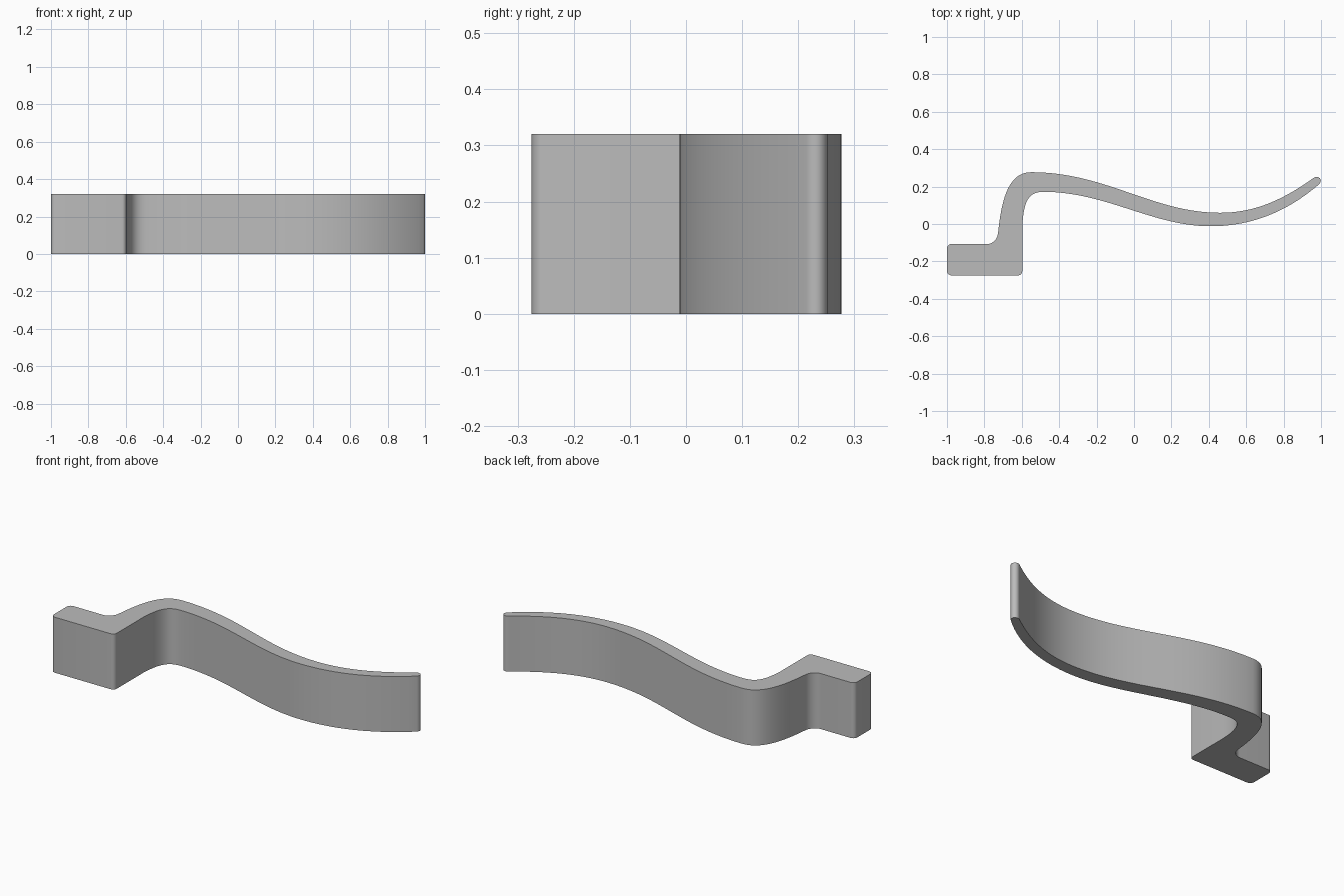
import bpy, bmesh, math
from mathutils import Vector
from mathutils.geometry import interpolate_bezier

cube = bpy.data.objects.get("Cube")
if cube:
    bpy.data.objects.remove(cube, do_unlink=True)

HEIGHT = 0.32
outline = []


def line_to(x, y):
    outline.append(Vector((x, y)))


def curve_to(c1, c2, end, steps):
    pts = interpolate_bezier(outline[-1], Vector(c1), Vector(c2), Vector(end), steps + 1)
    outline.extend(p.to_2d() for p in pts[1:])


def corner(tip, end, steps=5):
    """Round off a corner from the last point to end, around tip."""
    tip, end = Vector(tip), Vector(end)
    curve_to(outline[-1].lerp(tip, 0.55), end.lerp(tip, 0.55), end, steps)


# Foot block, with rounded corners
line_to(-0.975, -0.275)
line_to(-0.62, -0.275)
corner((-0.597, -0.275), (-0.597, -0.252))
# Inner side of the neck and the underside of the arm
line_to(-0.597, -0.01)
curve_to((-0.59, 0.12), (-0.565, 0.172), (-0.485, 0.172), 14)
curve_to((-0.15, 0.172), (0.1, -0.012), (0.41, -0.012), 32)
curve_to((0.64, -0.012), (0.83, 0.075), (0.99, 0.213), 20)
# Rounded tip
corner((1.008, 0.229), (0.994, 0.244))
corner((0.978, 0.264), (0.957, 0.244))
# Upper side of the arm and the shoulder bend
curve_to((0.79, 0.125), (0.64, 0.06), (0.46, 0.06), 20)
curve_to((0.1, 0.06), (-0.15, 0.277), (-0.55, 0.277), 32)
curve_to((-0.68, 0.277), (-0.71, 0.11), (-0.727, -0.05), 16)
# Fillet back to the foot block
corner((-0.733, -0.107), (-0.785, -0.107), 8)
line_to(-0.975, -0.107)
corner((-1, -0.107), (-1, -0.132))
line_to(-1, -0.25)
corner((-1, -0.275), (-0.975, -0.275))
outline.pop()

# Extrude the profile upwards
bm = bmesh.new()
base = bm.faces.new([bm.verts.new((p.x, p.y, 0)) for p in outline])
top = bmesh.ops.extrude_face_region(bm, geom=[base], use_keep_orig=True)
bmesh.ops.translate(bm, vec=(0, 0, HEIGHT),
                    verts=[v for v in top["geom"] if isinstance(v, bmesh.types.BMVert)])
bmesh.ops.recalc_face_normals(bm, faces=bm.faces)
mesh = bpy.data.meshes.new("curved_lever")
bm.to_mesh(mesh)
bm.free()

lever = bpy.data.objects.new("curved_lever", mesh)
bpy.context.collection.objects.link(lever)

# Plain grey
grey = bpy.data.materials.new("light_grey")
grey.use_nodes = True
colour = (0.5, 0.5, 0.5, 1)
grey.diffuse_color = colour
grey.node_tree.nodes["Principled BSDF"].inputs["Base Color"].default_value = colour
mesh.materials.append(grey)

bpy.ops.object.select_all(action="DESELECT")
lever.select_set(True)
bpy.context.view_layer.objects.active = lever
bpy.ops.object.shade_smooth_by_angle(angle=math.radians(35))
